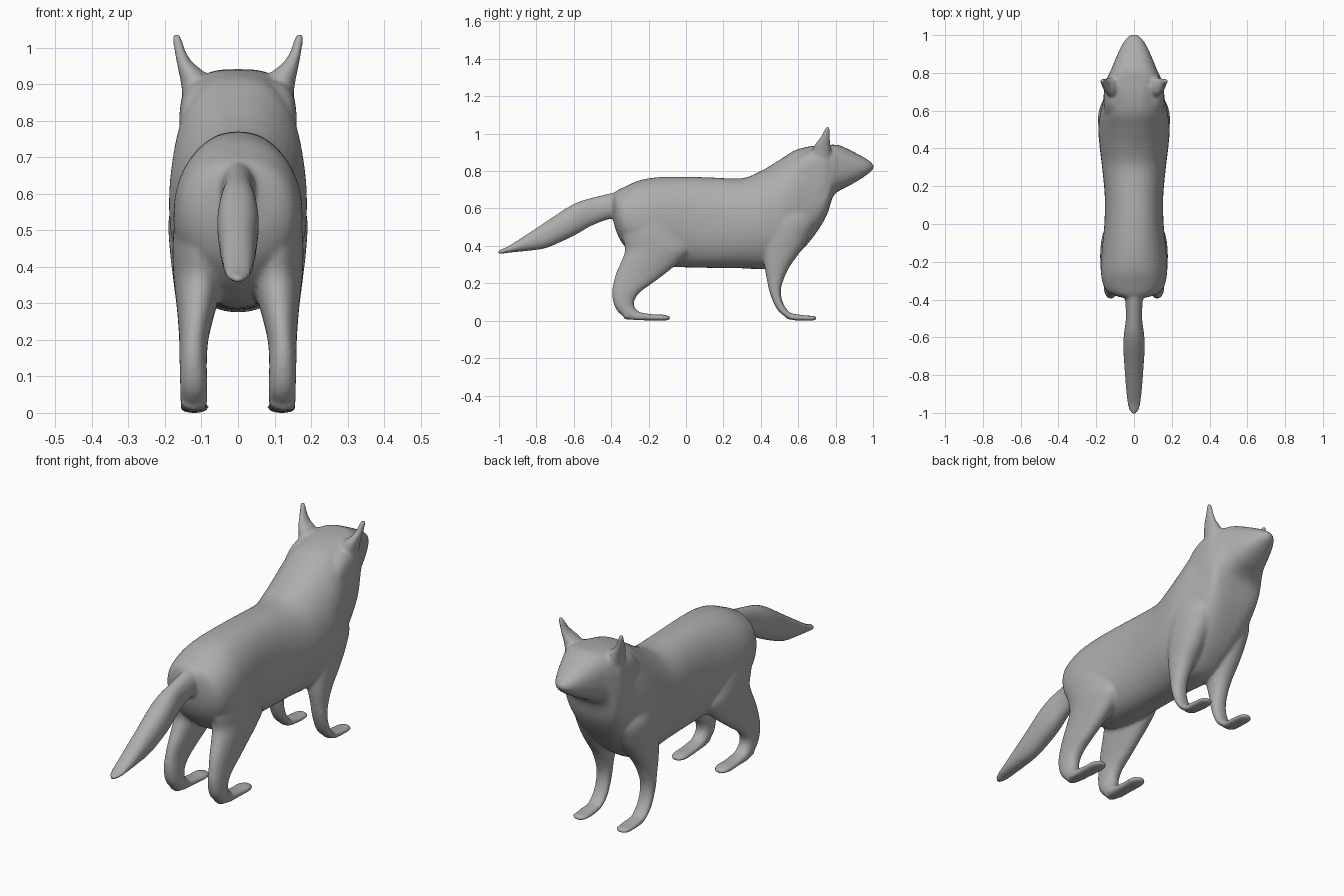
import bpy, bmesh, math

bm = bmesh.new()


def spline(p0, p1, p2, p3, t):
    return [b + 0.5 * t * (c - a + t * (2*a - 5*b + 4*c - d + t * (3*(b - c) + d - a)))
            for a, b, c, d in zip(p0, p1, p2, p3)]


def loft(sections, axis, side=1, n=40, steps=6):
    """Closed skin through sections (position, u0, u1, x0, x1, squareness)."""
    rows = []
    last = len(sections) - 1
    for i in range(last):
        p = [sections[min(max(k, 0), last)] for k in range(i - 1, i + 3)]
        rows += [spline(*p, s / steps) for s in range(steps)]
    rows.append(sections[-1])
    rings = []
    for pos, u0, u1, x0, x1, e in rows:
        ring = []
        for k in range(n):
            a = math.tau * k / n
            c, s = math.cos(a), math.sin(a)
            x = (x0 + x1) / 2 + (x1 - x0) / 2 * math.copysign(abs(c) ** (2 / e), c)
            u = (u0 + u1) / 2 + (u1 - u0) / 2 * math.copysign(abs(s) ** (2 / e), s)
            co = (side * x, pos, u) if axis == 'y' else (side * x, u, pos)
            ring.append(bm.verts.new(co))
        rings.append(ring)
    for a, b in zip(rings, rings[1:]):
        for k in range(n):
            bm.faces.new((a[k], a[(k + 1) % n], b[(k + 1) % n], b[k]))
    bm.faces.new(rings[0])
    bm.faces.new(rings[-1])


def centred(rows):
    return [(y, lo, hi, -w, w, e) for y, lo, hi, w, e in rows]


# Torso, neck and head: y, bottom, top, half width, squareness
loft(centred([
    (-.39, .54, .68, .06, 2), (-.37, .47, .695, .125, 2.1), (-.33, .40, .715, .160, 2.2),
    (-.25, .33, .75, .176, 2.2), (-.15, .295, .767, .172, 2.2), (0, .285, .77, .157, 2.3),
    (.15, .282, .765, .155, 2.3), (.3, .28, .762, .169, 2.2), (.4, .275, .80, .181, 2.2),
    (.5, .285, .86, .189, 2.2), (.58, .34, .91, .18, 2.4), (.65, .41, .93, .165, 2.6),
    (.71, .49, .938, .155, 3), (.755, .57, .94, .148, 3.2), (.785, .66, .941, .137, 3),
    (.82, .695, .938, .12, 2.7), (.87, .72, .916, .1, 2.5), (.93, .755, .885, .073, 2.4),
    (.97, .782, .862, .05, 2.2), (.992, .80, .845, .03, 2), (1.003, .815, .832, .012, 2),
]), 'y')

# Broad cheeks and ruff behind the ears
loft(centred([
    (.5, .6, .79, .13, 2.6), (.57, .58, .865, .156, 3.2), (.63, .58, .905, .161, 4),
    (.69, .6, .918, .160, 4.4), (.74, .64, .925, .155, 4.2), (.775, .69, .91, .138, 3.2),
    (.8, .73, .89, .11, 2.6),
]), 'y')

# Bushy tail
loft(centred([
    (-.28, .56, .71, .06, 2), (-.4, .545, .682, .047, 2), (-.5, .51, .658, .043, 2.2),
    (-.58, .465, .633, .053, 2.2), (-.65, .43, .595, .057, 2.2), (-.75, .388, .528, .051, 2.2),
    (-.85, .373, .462, .044, 2.2), (-.95, .363, .398, .035, 2), (-.985, .357, .383, .024, 2),
    (-1.007, .357, .375, .01, 2),
]), 'y')

for side in (1, -1):
    # Hind leg: z, back, front, inner x, outer x, squareness
    loft([
        (.68, -.29, -.14, .03, .13, 2), (.6, -.33, -.09, .03, .16, 2),
        (.52, -.35, -.04, .03, .174, 2), (.45, -.34, -.01, .03, .179, 2),
        (.38, -.326, .02, .035, .177, 2.1), (.32, -.345, -.03, .05, .171, 2.2),
        (.26, -.372, -.1, .067, .165, 2.2), (.2, -.388, -.18, .081, .161, 2.3),
        (.15, -.395, -.248, .085, .16, 2.3), (.1, -.389, -.278, .085, .159, 2.3),
        (.06, -.373, -.266, .084, .158, 2.3), (.03, -.345, -.22, .084, .158, 2.2),
        (.008, -.31, -.19, .09, .155, 2.2),
    ], 'z', side)
    # Hind foot
    loft([
        (-.33, .008, .05, .09, .154, 2), (-.26, .003, .046, .085, .158, 2.2),
        (-.18, .001, .034, .082, .159, 2.3), (-.12, .0, .032, .081, .158, 2.2),
        (-.084, .005, .023, .1, .14, 2),
    ], 'y', side)
    # Front leg
    loft([
        (.68, .43, .63, .03, .13, 2), (.6, .42, .67, .03, .172, 2),
        (.53, .415, .69, .03, .19, 2), (.45, .41, .66, .03, .187, 2.1),
        (.37, .415, .612, .045, .178, 2.2), (.29, .42, .555, .065, .168, 2.2),
        (.22, .432, .522, .08, .161, 2.2), (.16, .445, .507, .084, .159, 2.3),
        (.1, .466, .517, .085, .158, 2.3), (.055, .491, .544, .084, .158, 2.3),
        (.025, .525, .58, .084, .158, 2.2), (.008, .55, .6, .09, .153, 2.2),
    ], 'z', side)
    # Front foot
    loft([
        (.535, .01, .045, .092, .15, 2), (.58, .002, .036, .085, .157, 2.2),
        (.64, .0, .028, .082, .159, 2.2), (.68, .001, .026, .087, .155, 2),
        (.698, .005, .021, .105, .135, 2),
    ], 'y', side)
    # Ear
    loft([
        (.85, .66, .78, .06, .15, 2), (.9, .672, .778, .07, .156, 2),
        (.935, .685, .774, .095, .163, 2), (.96, .702, .771, .125, .168, 2),
        (.99, .724, .769, .143, .174, 2), (1.02, .740, .769, .153, .179, 2),
        (1.04, .752, .767, .161, .179, 2),
    ], 'z', side)

# Fuse all parts into one soft skin
bmesh.ops.recalc_face_normals(bm, faces=bm.faces)
mesh = bpy.data.meshes.new("animal_body")
bm.to_mesh(mesh)
bm.free()
body = bpy.data.objects.new("animal_body", mesh)
bpy.context.collection.objects.link(body)
fuse = body.modifiers.new("fuse", 'REMESH')
fuse.mode = 'VOXEL'
fuse.voxel_size = .008
fuse.use_smooth_shade = True
soften = body.modifiers.new("soften", 'SMOOTH')
soften.factor = .5
soften.iterations = 7

# Dark grey coat
coat = bpy.data.materials.new("grey_coat")
coat.diffuse_color = (.42, .42, .42, 1)
mesh.materials.append(coat)
